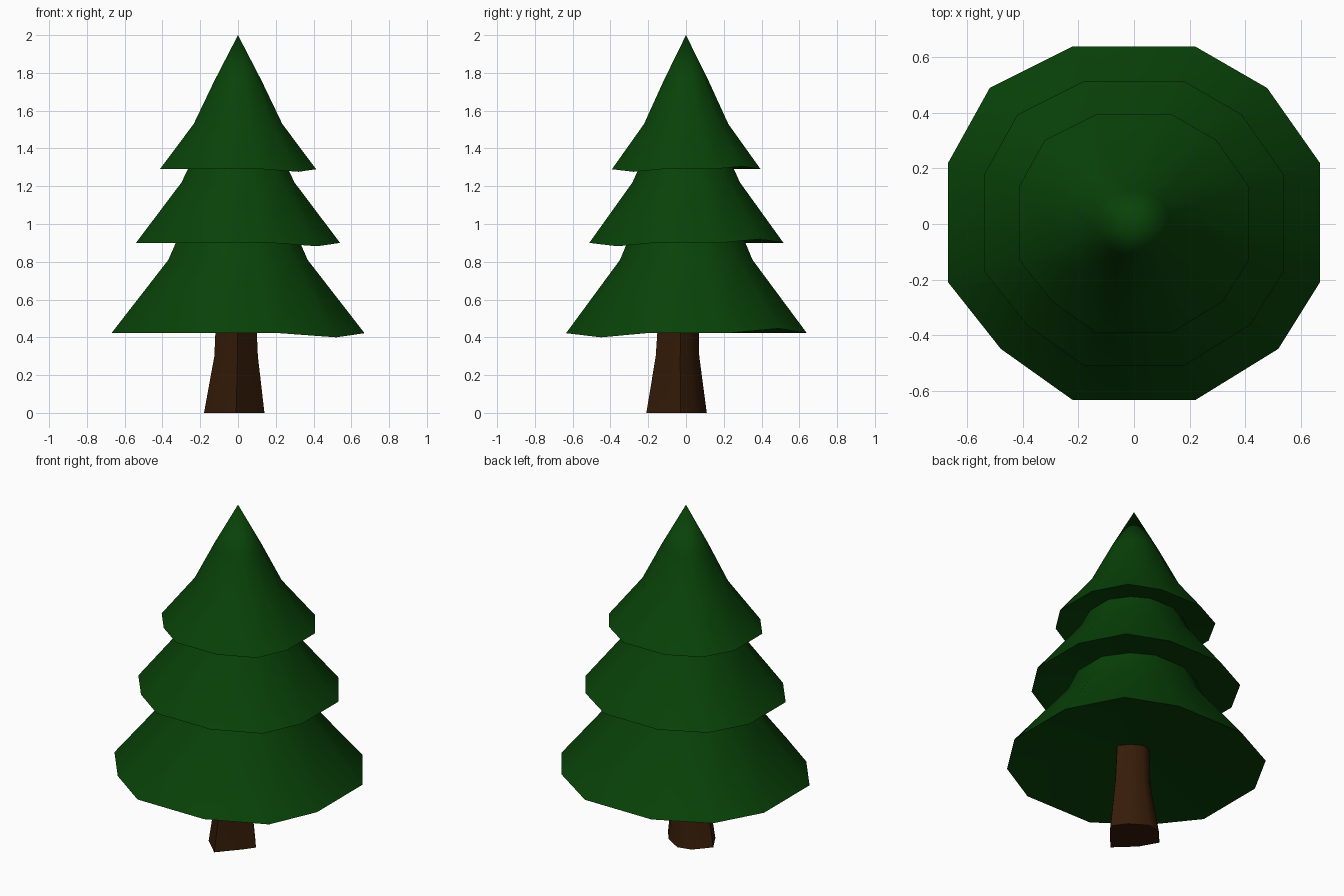
import bpy, bmesh, math

if "Cube" in bpy.data.objects:
    bpy.data.objects.remove(bpy.data.objects["Cube"])


def material(name, rgb):
    m = bpy.data.materials.new(name)
    m.diffuse_color = (*rgb, 1)
    m.use_nodes = True
    m.node_tree.nodes["Principled BSDF"].inputs["Base Color"].default_value = m.diffuse_color
    return m


green = material("pine green", (0.0025, 0.054, 0.0024))
brown = material("bark brown", (0.036, 0.0115, 0.0025))


def loft(name, rings, mat, angle, tip=None):
    """Join rings of points with quads; cap the bottom unless it has a tip."""
    bm = bmesh.new()
    loops = [[bm.verts.new(p) for p in ring] for ring in rings]
    n = len(loops[0])
    for a, b in zip(loops, loops[1:]):
        for i in range(n):
            j = (i + 1) % n
            bm.faces.new((a[i], a[j], b[j], b[i]))
    bm.faces.new(loops[0][::-1])
    if tip:
        t = bm.verts.new(tip)
        for i in range(n):
            bm.faces.new((loops[-1][i], loops[-1][(i + 1) % n], t))
    else:
        bm.faces.new(loops[-1])
    bmesh.ops.recalc_face_normals(bm, faces=bm.faces)
    me = bpy.data.meshes.new(name)
    bm.to_mesh(me)
    bm.free()
    me.materials.append(mat)
    ob = bpy.data.objects.new(name, me)
    bpy.context.collection.objects.link(ob)
    bpy.ops.object.select_all(action='DESELECT')
    ob.select_set(True)
    bpy.context.view_layer.objects.active = ob
    bpy.ops.object.shade_smooth_by_angle(angle=math.radians(angle))
    return ob


# Hand-shaped twelve-sided outline: x, y, droop of each corner
outline = [(.67, .22, 0), (.48, .49, .025), (.22, .64, 0),
           (-.22, .64, 0), (-.52, .49, 0), (-.67, .22, 0),
           (-.67, -.21, 0), (-.48, -.45, 0), (-.22, -.635, 0),
           (.22, -.635, 0), (.52, -.45, -.022), (.67, -.21, 0)]


def ring(width, z, droop=0):
    s = width / 0.672
    return [(x * s, y * s, z + d * s * droop) for x, y, d in outline]


# Three flared tiers in one skin, with hollow undersides
loft("branches", [
    ring(.09, .515),
    ring(.672, .422, 1), ring(.37, .81), ring(.315, .935),
    ring(.542, .90, 1), ring(.30, 1.22), ring(.25, 1.325),
    ring(.415, 1.29, 1), ring(.235, 1.53), ring(.127, 1.755)],
    green, 35, tip=(0, 0, 2))

# Uneven foot of the trunk, seen from above
foot = [(.14, -.03), (.08, .05), (-.02, .11), (-.10, .09),
        (-.18, 0), (-.12, -.106), (-.01, -.21), (.10, -.085)]


def trunk_ring(cx, cy, scale, z):
    return [(cx + (x + .02) * scale, cy + (y + .05) * scale, z) for x, y in foot]


# Leaning trunk, flared at the foot
loft("trunk", [trunk_ring(-.02, -.05, 1, 0), trunk_ring(-.01, -.045, .72, .3),
               trunk_ring(-.01, -.04, .66, .52)], brown, 60)
